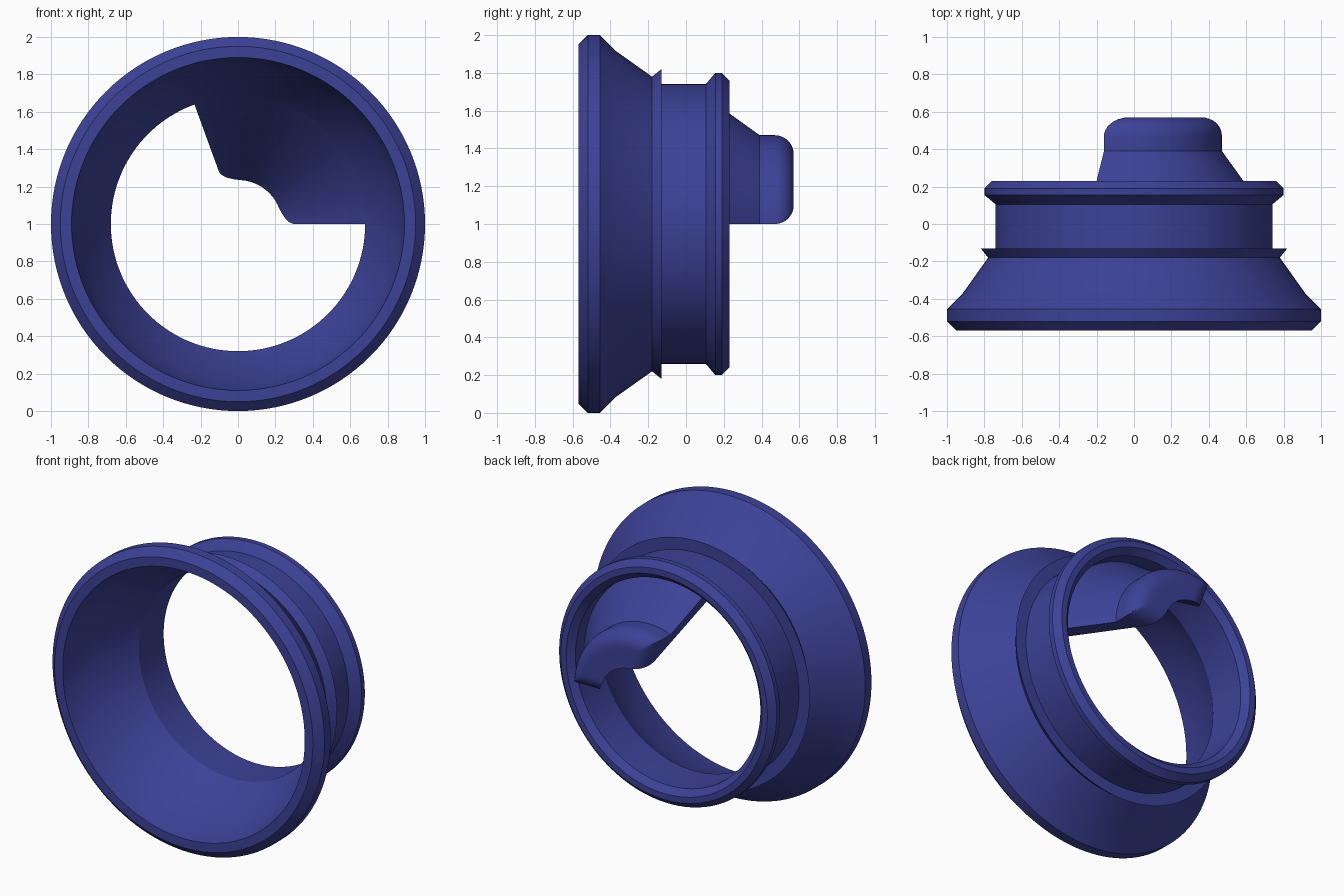
import bpy, bmesh, math

if "Cube" in bpy.data.objects:
    bpy.data.objects.remove(bpy.data.objects["Cube"])

BLUE = bpy.data.materials.new("deep_blue")
BLUE.diffuse_color = (0.046, 0.054, 0.31, 1.0)
BLUE.use_nodes = True
BLUE.node_tree.nodes["Principled BSDF"].inputs["Base Color"].default_value = BLUE.diffuse_color


def polar(y, r, t):
    """Point at radius r and angle t round the main axis."""
    return (r * math.cos(t), y, 1.0 + r * math.sin(t))


def skin(name, loops, closed):
    """Join equal profile loops into a solid, round a full turn or with end caps."""
    bm = bmesh.new()
    rings = [[bm.verts.new(p) for p in loop] for loop in loops]
    n = len(rings[0])
    for i in range(len(rings) if closed else len(rings) - 1):
        a, b = rings[i], rings[(i + 1) % len(rings)]
        for k in range(n):
            m = (k + 1) % n
            bm.faces.new((a[k], a[m], b[m], b[k]))
    if not closed:
        bm.faces.new(rings[0])
        bm.faces.new(rings[-1][::-1])
    bmesh.ops.recalc_face_normals(bm, faces=bm.faces)
    mesh = bpy.data.meshes.new(name)
    bm.to_mesh(mesh)
    bm.free()
    mesh.materials.append(BLUE)
    obj = bpy.data.objects.new(name, mesh)
    bpy.context.collection.objects.link(obj)
    bpy.ops.object.select_all(action='DESELECT')
    obj.select_set(True)
    bpy.context.view_layer.objects.active = obj
    bpy.ops.object.shade_smooth_by_angle(angle=math.radians(28))
    return obj


# Flared collar: wide front rim, cone, barb, neck and back bead (y, radius)
outer = [(-0.57, 0.95), (-0.52, 1.0), (-0.455, 1.0), (-0.37, 0.915),
         (-0.18, 0.78), (-0.13, 0.82), (-0.13, 0.74), (0.105, 0.74),
         (0.155, 0.80), (0.19, 0.80), (0.23, 0.76)]
inner = [(0.23, 0.72), (0.19, 0.68), (-0.07, 0.68), (-0.32, 0.84), (-0.57, 0.89)]
SEG = 128
skin("flared_collar",
     [[polar(y, r, 2 * math.pi * i / SEG) for y, r in outer + inner] for i in range(SEG)],
     closed=True)

# Funnel segment: partial turn, conical inside, rounded towards the back
SWEEP = math.radians(110)
FILLET, BACK = 0.10, 0.57


def rounded(d):
    """Depth of the back face at distance d inside a filleted edge."""
    d = max(0.0, min(d, FILLET))
    return BACK - FILLET + math.sqrt(max(0.0, FILLET ** 2 - (FILLET - d) ** 2))


def segment_loop(t):
    s = max(0.0, math.sin(min(t, SWEEP - t)))
    cone = lambda y: 0.235 + (BACK - y) * 0.695
    # Where the inner cone meets the rounded back
    r_in = 0.25
    for _ in range(40):
        r_in = 0.5 * (r_in + cone(rounded(r_in * s)))
    radii = [0.37 + FILLET * math.cos(math.pi / 2 * k / 8) for k in range(9)]
    radii += [0.37 + (r_in - 0.37) * k / 5 for k in range(1, 6)]
    pts = [(0.084, 0.69), (0.39, 0.47)]
    pts += [(min(rounded(r * s), rounded(0.47 - r)), r) for r in radii]
    pts.append((-0.085, 0.69))
    return [polar(y, r, t) for y, r in pts]


# Angles are packed closer near both ends for the end fillets
STEPS = 56
angles = [SWEEP * 0.5 * (1 - math.cos(math.pi * i / STEPS)) for i in range(STEPS + 1)]
skin("funnel_segment", [segment_loop(t) for t in angles], closed=False)
